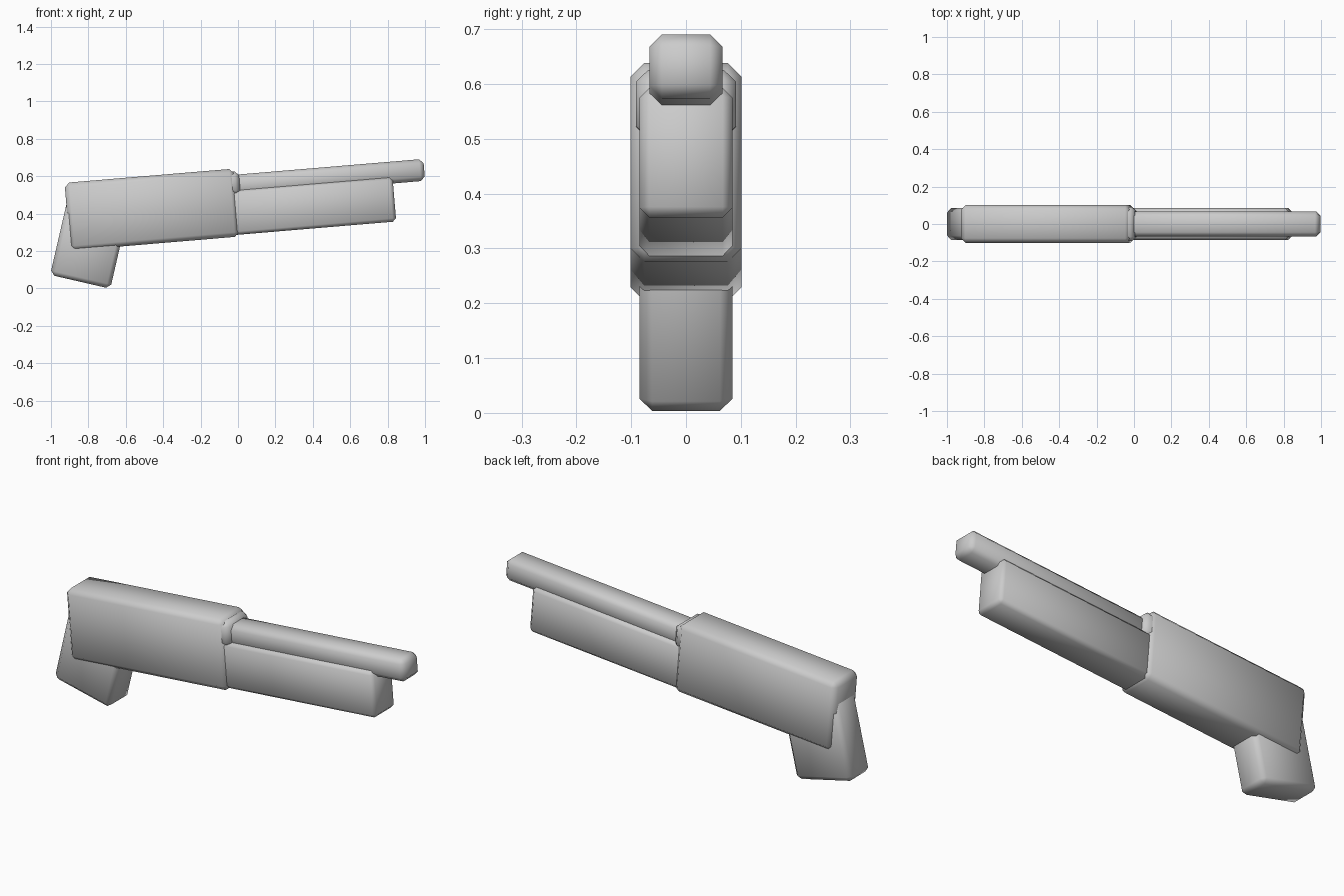
import bpy
from math import radians

if "Cube" in bpy.data.objects:
    bpy.data.objects.remove(bpy.data.objects["Cube"])


def block(name, u, v, half_width, bevel, tilt):
    """Chamfered, smooth-shaded box spanning u (length) and v (height), tilted about y."""
    bpy.ops.mesh.primitive_cube_add(size=1)
    ob = bpy.context.object
    ob.name = name
    size = (u[1] - u[0], 2 * half_width, v[1] - v[0])
    centre = ((u[0] + u[1]) / 2, 0, (v[0] + v[1]) / 2)
    for vert in ob.data.vertices:
        vert.co = [c + k * s for c, k, s in zip(centre, vert.co, size)]
    ob.rotation_euler.y = radians(tilt)
    mod = ob.modifiers.new("chamfer", 'BEVEL')
    mod.width = bevel
    mod.segments = 1
    mod.limit_method = 'NONE'
    bpy.ops.object.shade_smooth()
    return ob


BODY_TILT = -4.8   # muzzle raised
GRIP_TILT = 13.0   # grip raked backward

# Main body
block("receiver", (-0.877, 0.031), (0.276, 0.640), 0.101, 0.025, BODY_TILT)
# Barrel along the top, running back into the receiver
block("barrel", (-0.05, 1.045), (0.490, 0.607), 0.067, 0.023, BODY_TILT)
# Collar where the barrel leaves the receiver
block("barrel_collar", (-0.05, 0.056), (0.500, 0.625), 0.091, 0.022, BODY_TILT)
# Fore-end under the barrel
block("fore_end", (-0.05, 0.873), (0.286, 0.523), 0.085, 0.018, BODY_TILT)
# Rear grip, top end buried in the receiver
block("grip", (-0.995, -0.665), (-0.155, 0.270), 0.085, 0.023, GRIP_TILT)
